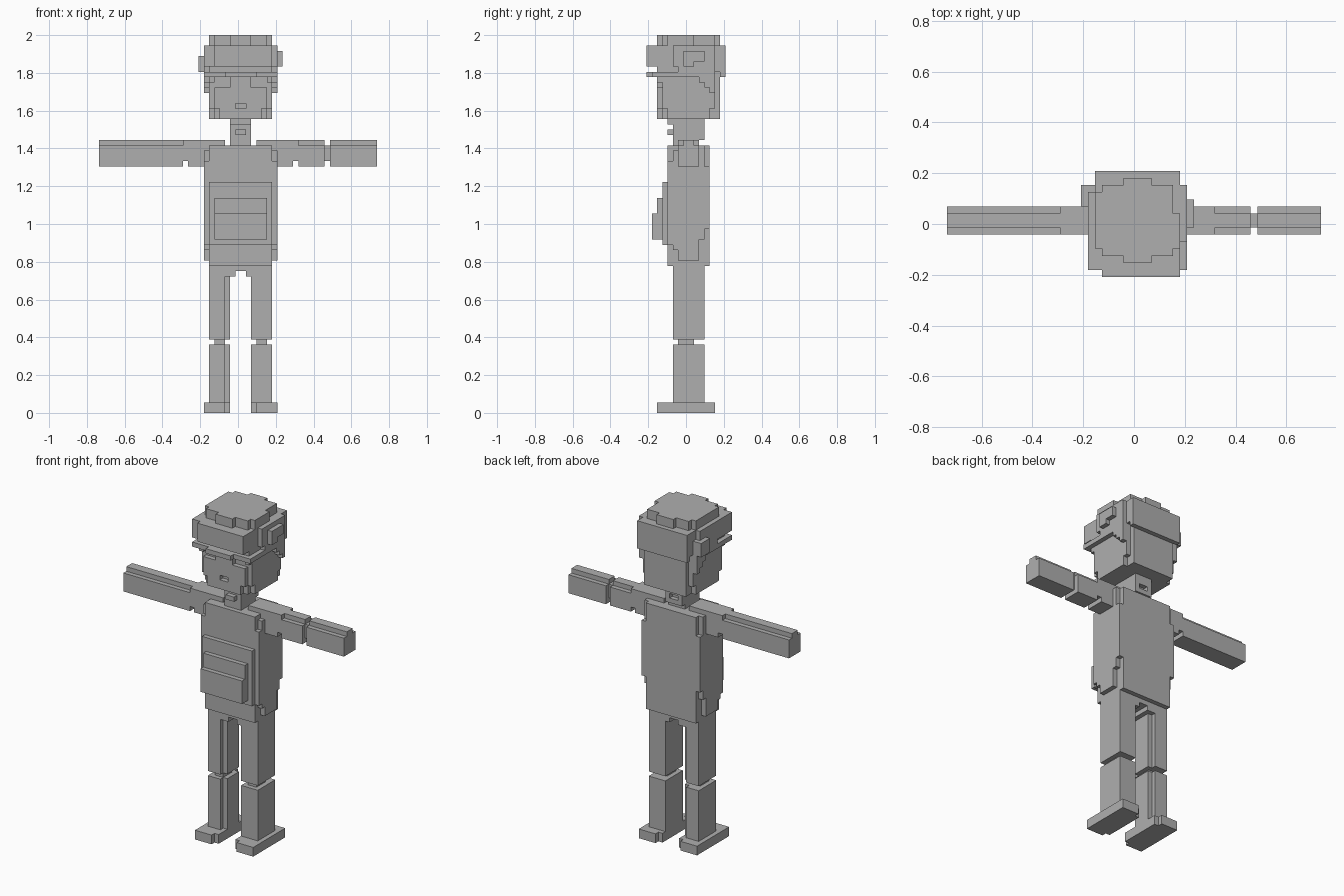
import bpy, bmesh
from mathutils import Vector

if "Cube" in bpy.data.objects:
    bpy.data.objects.remove(bpy.data.objects["Cube"])

P = 2 / 72                      # size of one block
OFF = Vector((26.5, 7.5, 0))    # grid centre in blocks

mat = bpy.data.materials.new("plain_grey")
mat.diffuse_color = (0.43, 0.43, 0.43, 1)
mat.use_nodes = True
mat.node_tree.nodes["Principled BSDF"].inputs["Base Color"].default_value = mat.diffuse_color

# outward direction -> corner offsets of that block side
SIDES = {
    (1, 0, 0): [(1, 0, 0), (1, 1, 0), (1, 1, 1), (1, 0, 1)],
    (-1, 0, 0): [(0, 0, 0), (0, 0, 1), (0, 1, 1), (0, 1, 0)],
    (0, 1, 0): [(0, 1, 0), (0, 1, 1), (1, 1, 1), (1, 1, 0)],
    (0, -1, 0): [(0, 0, 0), (1, 0, 0), (1, 0, 1), (0, 0, 1)],
    (0, 0, 1): [(0, 0, 1), (1, 0, 1), (1, 1, 1), (0, 1, 1)],
    (0, 0, -1): [(0, 0, 0), (0, 1, 0), (1, 1, 0), (1, 0, 0)],
}
used = set()


def cells(b):
    x0, x1, y0, y1, z0, z1 = b
    return {(x, y, z) for x in range(x0, x1) for y in range(y0, y1) for z in range(z0, z1)}


def mirror(b):
    return (54 - b[1], 54 - b[0], *b[2:])


parts = []


def part(name, fills, cuts=()):
    """Collect the blocks of one part: filled boxes minus cut boxes."""
    solid = set()
    for b in fills:
        solid |= cells(b)
    for b in cuts:
        solid -= cells(b)
    solid -= used
    used.update(solid)
    parts.append((name, solid))


def both(boxes):
    return boxes + [mirror(b) for b in boxes]


# torso with stepped side panels
panel = [(20, 21, 6, 10, 29, 51), (20, 21, 5, 6, 31, 50), (20, 21, 4, 5, 32, 48),
         (20, 21, 10, 11, 33, 51), (20, 21, 11, 12, 35, 47)]
part("torso", [(21, 33, 4, 12, 28, 51)] + both(panel))
part("belly_pouch", [(21, 33, 3, 4, 32, 44), (22, 32, 2, 3, 33, 41), (22, 32, 1, 2, 33, 38)])

# arms with a narrow ridge on top
part("left_arm", [(0, 20, 6, 10, 47, 51), (0, 16, 7, 9, 51, 52), (16, 24, 6, 10, 51, 52)],
     [(16, 17, 6, 10, 47, 48)])
part("right_arm", [(34, 43, 6, 10, 47, 51), (38, 43, 7, 9, 51, 52), (30, 38, 6, 10, 51, 52),
                   (43, 44, 7, 9, 48, 51)], [(37, 38, 6, 10, 47, 48)])
part("right_hand", [(44, 53, 6, 10, 47, 51), (44, 53, 7, 9, 51, 52)])

# neck
part("neck", [(25, 29, 5, 10, 51, 55), (25, 29, 10, 11, 52, 55), (25, 29, 4, 11, 55, 56),
              (26, 28, 4, 5, 53, 54)], [(26, 28, 10, 11, 53, 54)])

# head with chamfered corners, recessed eyes and mouth
corners = [(21, 22, 2, 3, 56, 63), (21, 22, 3, 4, 56, 58), (22, 23, 2, 3, 56, 58),
           (21, 22, 13, 14, 56, 65), (21, 22, 12, 13, 56, 58)]
part("head", [(21, 33, 2, 14, 56, 66)],
     both(corners) + both([(22, 25, 2, 3, 62, 64)]) + [(26, 28, 2, 3, 58, 59)])
part("sideburns", both([(20, 21, 3, 6, 64, 65), (20, 21, 6, 10, 64, 66), (20, 21, 10, 11, 63, 66),
                        (20, 21, 11, 12, 62, 66), (20, 21, 12, 13, 61, 66)]))
part("brim", [(20, 34, 1, 3, 64, 65), (24, 30, 0, 1, 64, 65)])

# hat band, crown and ear flaps
part("hat_band", [(20, 21, 1, 12, 66, 70), (21, 33, 1, 14, 66, 70), (22, 33, 0, 1, 66, 70),
                  (33, 34, 5, 13, 66, 70), (21, 33, 14, 15, 64, 70)])
part("hat_crown", [(21, 33, 4, 12, 70, 72), (22, 32, 3, 13, 70, 72), (25, 29, 2, 14, 70, 72)],
     [(32, 33, 9, 12, 70, 72)])
part("left_flap", [(19, 20, 10, 13, 65, 68), (20, 21, 10, 13, 65, 68)])
part("right_flap", [(34, 35, 7, 9, 66, 69), (34, 35, 9, 11, 67, 69)])

# legs: hips, thighs, knees, shins, feet
part("hips", [(21, 33, 5, 11, 26, 28)], [(26, 28, 5, 11, 26, 27), (25, 29, 5, 11, 26, 26)])
for name, f in (("left", lambda b: b), ("right", mirror)):
    # the right leg is filled out, the left leg has a recessed inner strip
    strip = (24, 25, 6, 10) if name == "left" else (24, 25, 5, 11)
    part(name + "_thigh", [f((21, 24, 5, 11, 14, 26)), f((*strip, 14, 26))])
    part(name + "_knee", [f((22, 24, 6, 9, 13, 14))])
    part(name + "_shin", [f((21, 24, 5, 11, 2, 13)), f((*strip, 2, 13))])
    part(name + "_foot", [f((20, 24, 2, 13, 0, 2)), f((24, 25, 3, 12, 0, 2))])

# build every part from its exposed block sides, merged into flat faces
for name, solid in parts:
    bm = bmesh.new()
    verts = {}
    for c in solid:
        for d, quad in SIDES.items():
            if (c[0] + d[0], c[1] + d[1], c[2] + d[2]) in used:
                continue
            ring = []
            for q in quad:
                k = (c[0] + q[0], c[1] + q[1], c[2] + q[2])
                if k not in verts:
                    verts[k] = bm.verts.new((Vector(k) - OFF) * P)
                ring.append(verts[k])
            bm.faces.new(ring)
    bmesh.ops.dissolve_limit(bm, angle_limit=0.01, verts=bm.verts[:], edges=bm.edges[:])
    me = bpy.data.meshes.new(name)
    bm.to_mesh(me)
    bm.free()
    me.materials.append(mat)
    bpy.context.collection.objects.link(bpy.data.objects.new(name, me))
